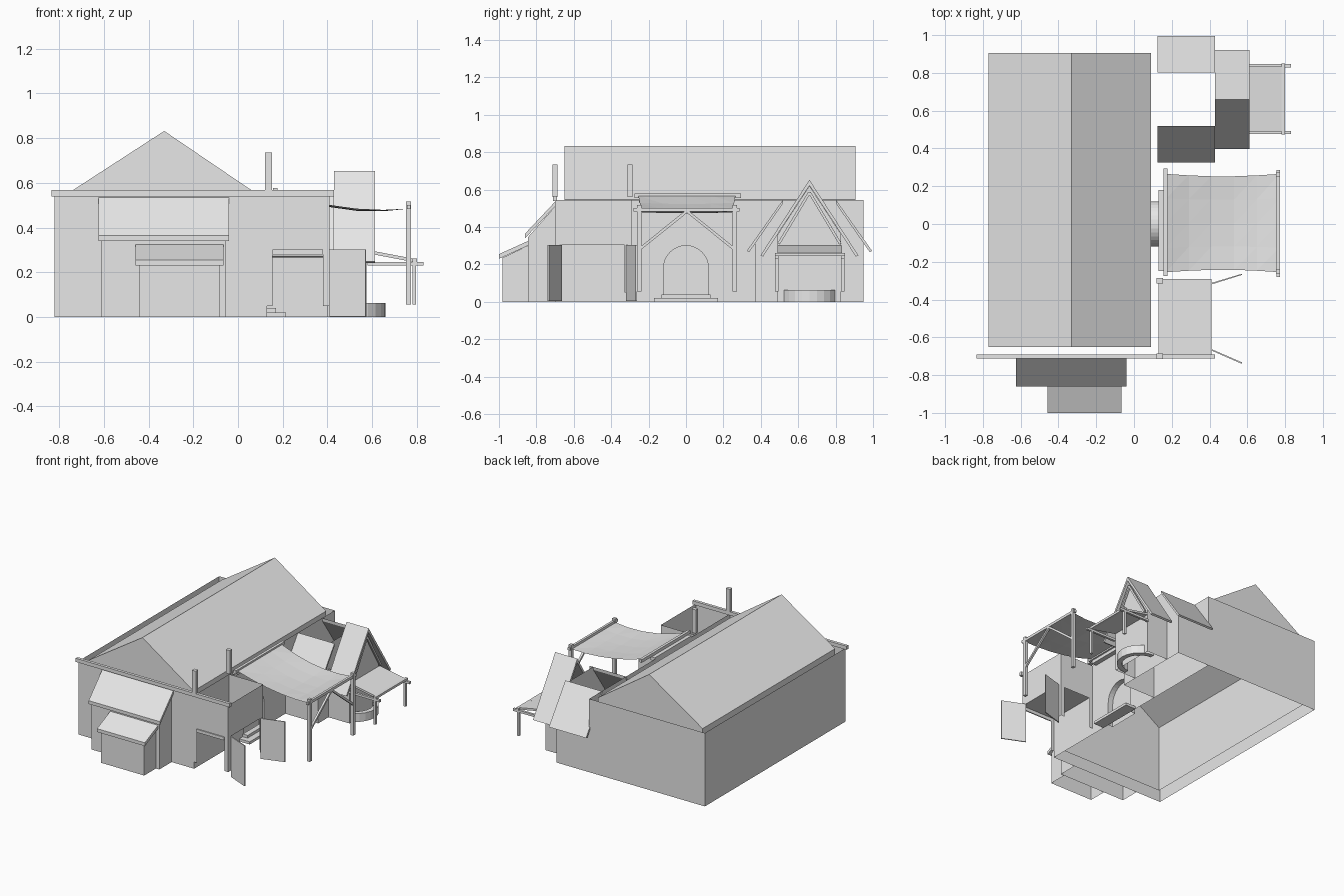
import bpy, bmesh, math
from mathutils import Vector

cube = bpy.data.objects.get("Cube")
if cube:
    bpy.data.objects.remove(cube, do_unlink=True)

mat = bpy.data.materials.new("pale_grey")
mat.use_nodes = True
GREY = (0.8, 0.8, 0.8, 1)
mat.diffuse_color = GREY
mat.node_tree.nodes["Principled BSDF"].inputs["Base Color"].default_value = GREY


def finish(name, bm):
    bmesh.ops.recalc_face_normals(bm, faces=bm.faces)
    me = bpy.data.meshes.new(name)
    bm.to_mesh(me)
    bm.free()
    me.materials.append(mat)
    ob = bpy.data.objects.new(name, me)
    bpy.context.collection.objects.link(ob)
    return ob


def place(axis, u, v, w):
    """Profile point (u, v) on the plane where the given axis equals w."""
    return (w, u, v) if axis == "x" else (u, w, v) if axis == "y" else (u, v, w)


def sheet(name, *loops):
    bm = bmesh.new()
    for loop in loops:
        bm.faces.new([bm.verts.new(p) for p in loop])
    bmesh.ops.remove_doubles(bm, verts=bm.verts, dist=1e-5)
    return finish(name, bm)


def prism(name, axis, profile, a, b):
    ends = [[place(axis, u, v, w) for u, v in profile] for w in (a, b)]
    n = len(profile)
    sides = [[ends[0][i], ends[0][(i + 1) % n], ends[1][(i + 1) % n], ends[1][i]] for i in range(n)]
    return sheet(name, *ends, *sides)


def box(name, x0, x1, y0, y1, z0, z1):
    return prism(name, "z", [(x0, y0), (x1, y0), (x1, y1), (x0, y1)], z0, z1)


def rect(axis, w, a, b, z0, z1):
    return [place(axis, u, v, w) for u, v in ((a, z0), (b, z0), (b, z1), (a, z1))]


def beam(name, p, q, size):
    """Square timber between two points."""
    p, q = Vector(p), Vector(q)
    d = (q - p).normalized()
    side = d.cross(Vector((1, 0, 0)) if abs(d.x) < 0.9 else Vector((0, 1, 0))).normalized()
    up = d.cross(side)
    rings = [[c + (side * s + up * t) * size / 2 for s, t in ((-1, -1), (1, -1), (1, 1), (-1, 1))]
             for c in (p, q)]
    quads = [[rings[0][i], rings[0][i - 1], rings[1][i - 1], rings[1][i]] for i in range(4)]
    return sheet(name, *rings, *quads)


# Main hall: open-bottomed thin walls, the front one running on past the entry
W, E, F, B, H = -0.82, 0.13, -0.70, 0.95, 0.545
PX, PY = 0.41, -0.29
sheet("west_wall", rect("x", W, F, B, 0, H))
sheet("back_wall", rect("y", B, W, E, 0, H))
opening = [(PX, 0.05), (0.38, 0.05), (0.38, 0.28), (0.155, 0.28), (0.155, 0.05), (E, 0.05)]
sheet("front_wall", [(x, F, z) for x, z in [(W, 0), (W, H), (PX, H)] + opening + [(E, 0)]])
arch = [(0.12 * math.cos(math.pi * i / 16), 0.18 + 0.12 * math.sin(math.pi * i / 16))
        for i in range(17)]
arch = [(0.12, 0)] + arch + [(-0.12, 0)]
outline = [(B, 0), (B, H), (F, H), (F, 0)]
sheet("east_wall", [(E, y, z) for y, z in outline + arch[::-1]])
sheet("arch_recess", *[[(0.09, *p), (0.09, *q), (E, *q), (E, *p)] for p, q in zip(arch, arch[1:])])
sheet("arch_door", [(0.09, y, z) for y, z in arch])
box("lower_step", E, 0.215, -0.17, 0.17, 0, 0.02)
box("upper_step", E, 0.17, -0.13, 0.13, 0.02, 0.04)
box("front_trim", -0.835, 0.43, -0.712, -0.69, 0.54, 0.567)

# Main roof with closed gables, standing on inner walls
x0, xr, x1, y0, y1, ze, zr = -0.77, -0.33, 0.09, -0.65, 0.905, 0.547, 0.832
sheet("main_roof",
      [(x0, y0, ze), (xr, y0, zr), (xr, y1, zr), (x0, y1, ze)],
      [(x1, y0, ze), (xr, y0, zr), (xr, y1, zr), (x1, y1, ze)],
      *[[(x0, y, ze), (xr, y, zr), (x1, y, ze)] for y in (y0, y1)])
sheet("inner_walls", *[rect("x", x, y0, y1, 0.05, ze) for x in (x0, x1)],
      *[rect("y", y, x0, x1, 0.05, ze) for y in (y0, y1)])

# Two stepped lean-tos on the front, open underneath
for name, a, b, yb, yf, zb, zf, out in (("tall", -0.61, -0.055, F, -0.845, 0.51, 0.345, 0.015),
                                        ("low", -0.44, -0.083, -0.845, -0.982, 0.30, 0.235, 0.018)):
    sheet(name + "_leanto", rect("y", yf, a, b, 0, zf),
          *[[(x, yb, 0), (x, yf, 0), (x, yf, zf), (x, yb, zb)] for x in (a, b)])
    prism(name + "_leanto_roof", "x",
          [(yf - out, zf - 0.005), (yf - out, zf + 0.02), (yb, zb + 0.025), (yb, zb)],
          a - out, b + out)

# Entry porch with a low ceiling and open double doors
sheet("entry_ceiling", [(E, F, 0.305), (PX, F, 0.305), (PX, PY, 0.305), (E, PY, 0.305)])
sheet("entry_side_wall", [(PX, y, z) for y, z in (
    (F, 0.05), (F, H), (PY, H), (PY, 0.05), (-0.33, 0.05), (-0.33, 0.305), (-0.67, 0.305), (-0.67, 0.05))])
sheet("entry_inner_wall", [(x, PY, z) for x, z in [(E, H), (PX, H)] + opening])
box("entry_lintel", 0.155, 0.38, F - 0.008, F, 0.28, 0.303)
for y in (-0.70, -0.30):
    box("roof_post", 0.12, 0.153, y - 0.014, y + 0.014, 0.56, 0.735)
for y, tip in ((-0.67, -0.74), (-0.32, -0.27)):
    prism("door_leaf", "z", [(PX, y), (0.57, tip), (0.573, tip + 0.007), (PX, y + 0.008)], 0.003, 0.303)

# Sagging cloth awning on a timber frame
N, M = 5, 4


def cloth(i, j):
    t, s = i / N, 2 * j / M - 1
    half = 0.26 - 0.013 * math.sin(math.pi * t)
    z = 0.568 - 0.083 * t - 0.14 * t * (1 - t) - 0.01 * (1 - s * s) * math.sin(math.pi * t)
    return 0.17 + 0.6 * t, 0.005 + s * half, z


sheet("awning_cloth", *[tri for i in range(N) for j in range(M) for tri in (
    [cloth(i, j), cloth(i + 1, j), cloth(i + 1, j + 1)],
    [cloth(i, j), cloth(i + 1, j + 1), cloth(i, j + 1)])])
box("awning_wall_beam", 0.157, 0.177, -0.275, 0.295, 0.555, 0.578)
box("awning_wall_plate", E, 0.165, -0.25, 0.18, 0.53, 0.555)
box("awning_outer_beam", 0.755, 0.772, -0.28, 0.285, 0.482, 0.502)
for s in (-1, 1):
    y = 0.005 + s * 0.255
    box("awning_post", 0.752, 0.774, y - 0.012, y + 0.012, 0.055, 0.517)
    beam("awning_brace", (0.763, y, 0.28), (0.763, 0.005, 0.485), 0.015)

# Steep-gabled bay, in two tiers
C = 0.66


def both(pts):
    """Mirror a half profile about the bay centre line."""
    return [(C - d, z) for d, z in pts] + [(C + d, z) for d, z in reversed(pts)]


sheet("bay_gable_wall", [(0.40, y, z) for y, z in both([(0.29, 0), (0.29, 0.33), (0.14, H)])])
nose = both([(0.17, 0), (0.17, 0.36)])
nose.insert(2, (C, 0.62))
sheet("nose_gable_wall", [(0.575, y, z) for y, z in nose])
for s in (-1, 1):
    sheet("bay_side_wall", rect("y", C + s * 0.29, E, 0.40, 0, 0.335))
    sheet("nose_side_wall", rect("y", C + s * 0.17, 0.40, 0.575, 0, 0.36))
    prism("bay_roof", "x", [(C + s * d, z) for d, z in (
        (0.335, 0.272), (0.142, 0.545), (0.144, 0.522), (0.322, 0.266))], 0.125, 0.43)
    prism("nose_roof", "x", [(C + s * d, z) for d, z in (
        (0.262, 0.248), (0, 0.652), (0, 0.622), (0.248, 0.242))], 0.43, 0.612)
    beam("gable_brace", (0.595, C + s * 0.165, 0.31), (0.595, C, 0.585), 0.014)

# Small serving porch with a rounded low wall
prism("porch_roof", "y", [(0.58, 0.285), (0.79, 0.245), (0.79, 0.26), (0.58, 0.30)], 0.49, 0.835)
box("porch_beam", 0.78, 0.80, 0.475, 0.85, 0.245, 0.262)
for y in (0.485, 0.838):
    box("porch_post", 0.78, 0.797, y - 0.009, y + 0.009, 0.055, 0.25)
    beam("porch_rafter", (0.58, y, 0.238), (0.83, y, 0.238), 0.017)
angles = [math.pi * (i / 12 - 0.5) for i in range(13)]
ring = [(0.505 + 0.155 * math.cos(a), C + 0.155 * math.sin(a)) for a in angles]
ring += [(0.505 + 0.12 * math.cos(a), C + 0.12 * math.sin(a)) for a in reversed(angles)]
prism("rounded_low_wall", "z", ring, 0, 0.062)
